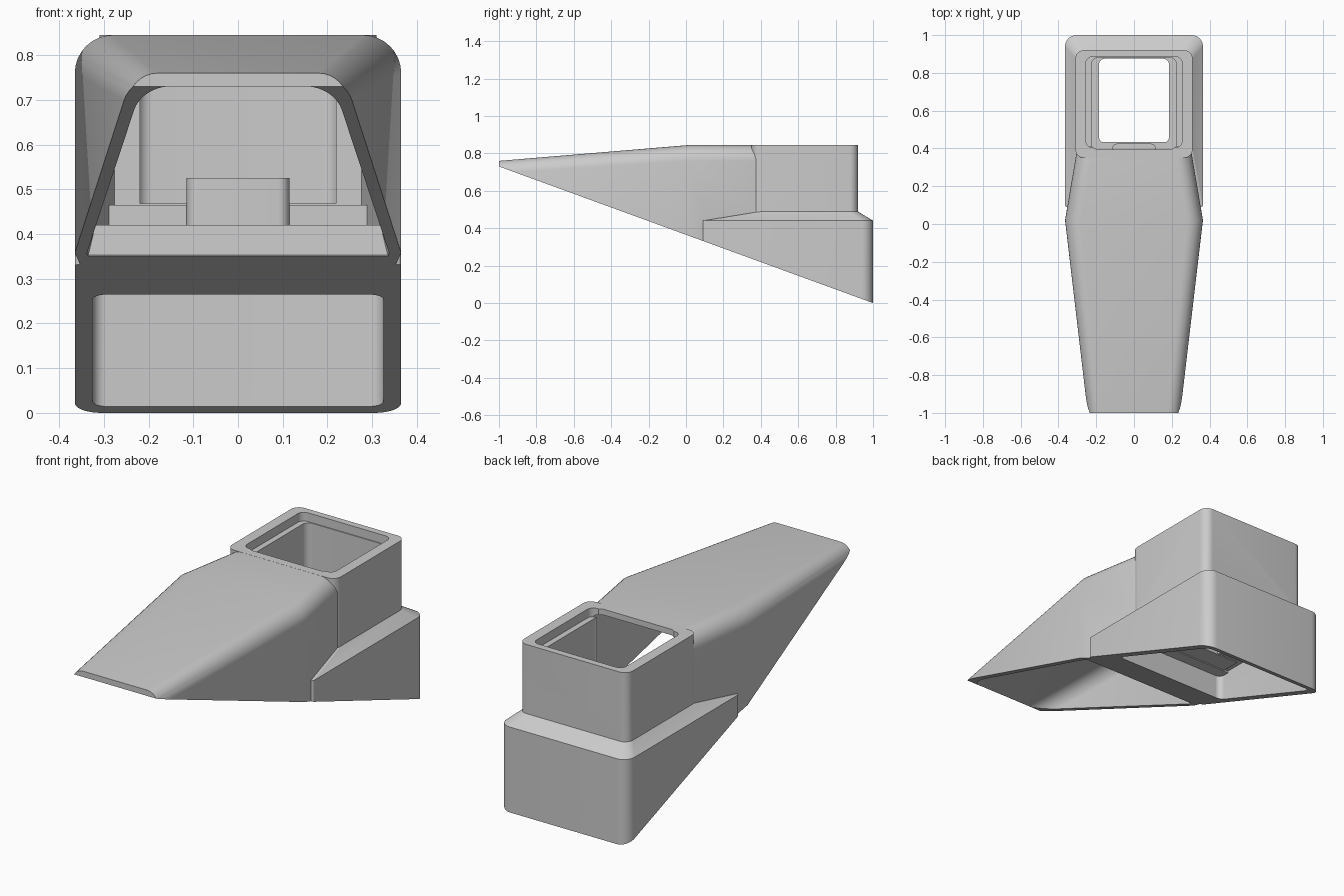
import bpy
import bmesh
from math import sin, cos, pi, radians

if "Cube" in bpy.data.objects:
    bpy.data.objects.remove(bpy.data.objects["Cube"])

grey = bpy.data.materials.new("plain_grey")
grey.use_nodes = True
grey.diffuse_color = (0.6, 0.6, 0.6, 1)
grey.node_tree.nodes["Principled BSDF"].inputs["Base Color"].default_value = (0.6, 0.6, 0.6, 1)


def loft(name, rings):
    """Closed solid through rings that share a point count."""
    bm = bmesh.new()
    loops = [[bm.verts.new(p) for p in ring] for ring in rings]
    n = len(loops[0])
    for a, b in zip(loops, loops[1:]):
        for i in range(n):
            j = (i + 1) % n
            bm.faces.new((a[i], a[j], b[j], b[i]))
    bm.faces.new(loops[0][::-1])
    bm.faces.new(loops[-1])
    bmesh.ops.recalc_face_normals(bm, faces=bm.faces)
    mesh = bpy.data.meshes.new(name)
    bm.to_mesh(mesh)
    bm.free()
    mesh.materials.append(grey)
    obj = bpy.data.objects.new(name, mesh)
    bpy.context.collection.objects.link(obj)
    return obj


def arc(cx, cy, r, start, steps=8):
    angles = [start + pi / 2 * i / steps for i in range(steps + 1)]
    return [(cx + r * cos(a), cy + r * sin(a)) for a in angles]


def plan(z, hx, y0, y1, r, rf=None):
    """Rounded rectangle lying flat; rf is the front corner radius."""
    rf = rf or r
    pts = (arc(hx - r, y1 - r, r, 0) + arc(r - hx, y1 - r, r, pi / 2)
           + arc(rf - hx, y0 + rf, rf, pi) + arc(hx - rf, y0 + rf, rf, 1.5 * pi))
    return [(x, y, z) for x, y in pts]


def block(name, hx, y0, y1, z0, z1, r):
    return loft(name, [plan(z, hx, y0, y1, r) for z in (z0, z1)])


def arch(y, hx, top, r):
    """Upright section with rounded top corners."""
    pts = arc(hx - r, top - r, r, 0) + arc(r - hx, top - r, r, pi / 2)
    pts += [(-hx, -0.2), (hx, -0.2)]
    return [(x, y, z) for x, z in pts]


def prism(name, profile, hx):
    return loft(name, [[(x, y, z) for y, z in profile] for x in (-hx, hx)])


def combine(tool, operation):
    mod = shell.modifiers.new(tool.name, "BOOLEAN")
    mod.operation = operation
    mod.solver = "EXACT"
    mod.object = tool
    bpy.context.view_layer.objects.active = shell
    bpy.ops.object.modifier_apply(modifier=mod.name)
    bpy.data.objects.remove(tool)


# Outer body: tapered hood, square socket, wider collar
shell = loft("hood_shell", [arch(-1, 0.245, 0.76, 0.065),
                            arch(0.02, 0.365, 0.845, 0.085),
                            arch(0.38, 0.304, 0.8445, 0.085)])
combine(block("socket", 0.31, 0.35, 0.92, 0.2, 0.845, 0.045), "UNION")
combine(loft("collar", [plan(-0.2, 0.365, 0.09, 1, 0.06, 0.01),
                        plan(0.44, 0.365, 0.09, 1, 0.06, 0.01),
                        plan(0.49, 0.308, 0.4, 0.918, 0.045, 0.01)]), "UNION")

# Hollow interior
cavities = [
    loft("hood_cavity", [arch(-1.1, 0.203, 0.722, 0.06),
                         arch(0.02, 0.338, 0.815, 0.075),
                         arch(0.41, 0.276, 0.815, 0.075)]),
    block("lower_chamber", 0.325, 0.275, 0.96, -0.3, 0.4, 0.03),
    block("through_hole", 0.185, 0.43, 0.875, 0.3, 0.6, 0.03),
    block("socket_chamber", 0.225, 0.395, 0.88, 0.468, 0.9, 0.035),
    block("socket_rim", 0.255, 0.405, 0.885, 0.8, 0.95, 0.035),
]
for cavity in cavities:
    combine(cavity, "DIFFERENCE")

# Ramped crossbar, inner step and small block
combine(prism("crossbar", [(0.04, 0.1), (0.04, 0.353), (0.14, 0.42), (0.335, 0.42),
                           (0.335, 0.39), (0.275, 0.39), (0.275, 0.1)], 0.345), "UNION")
combine(block("inner_step", 0.3, 0.33, 0.435, 0.395, 0.465, 0.004), "UNION")
combine(block("inner_block", 0.115, 0.3, 0.425, 0.41, 0.525, 0.025), "UNION")

# Slanted underside
combine(prism("underside_cut", [(-1.5, 0.9125), (1.5, -0.1825), (1.5, -2), (-1.5, -2)], 1),
        "DIFFERENCE")

bpy.ops.object.select_all(action="DESELECT")
shell.select_set(True)
bpy.context.view_layer.objects.active = shell
bpy.ops.object.shade_smooth_by_angle(angle=radians(25))
